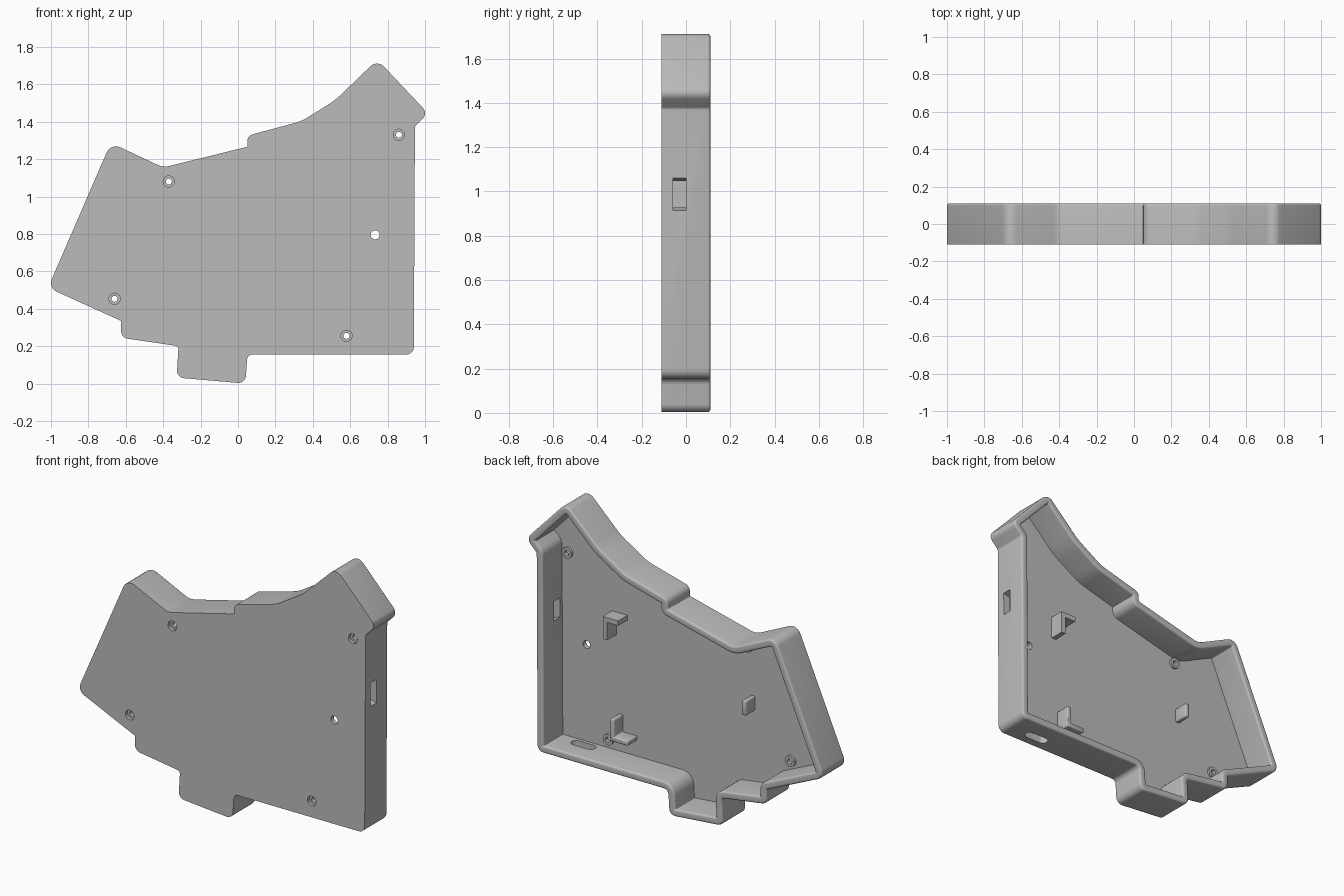
import bpy, bmesh, math
from mathutils import Vector, Matrix

cube = bpy.data.objects.get("Cube")
if cube:
    bpy.data.objects.remove(cube, do_unlink=True)

grey = bpy.data.materials.new("plain grey")
grey.use_nodes = True
grey.diffuse_color = (0.5, 0.5, 0.5, 1)
grey.node_tree.nodes["Principled BSDF"].inputs["Base Color"].default_value = (0.5, 0.5, 0.5, 1)

FRONT, BACK, FLOOR = -0.11, 0.11, -0.08
WALL, FILLET = 0.045, 0.012

# Case outline, clockwise from the front: x, z, corner radius
OUTLINE = [
    (-0.68, 1.287, 0.055), (-0.4, 1.155, 0.1), (0.05, 1.266, 0.004),
    (0.05, 1.325, 0.04), (0.34, 1.403, 0.25), (0.52, 1.515, 0.4),
    (0.745, 1.732, 0.05), (1.016, 1.445, 0.04), (0.946, 1.375, 0.02),
    (0.94, 0.155, 0.04), (0.05, 0.155, 0.03), (0.04, 0.0, 0.04),
    (-0.328, 0.032, 0.04), (-0.318, 0.2, 0.02), (-0.625, 0.245, 0.04),
    (-0.625, 0.335, 0.004), (-1.016, 0.512, 0.05),
]


def ring(offset, steps=6):
    """Outline moved inwards by offset, with every corner rounded."""
    pts = [Vector(p[:2]) for p in OUTLINE]
    count = len(pts)
    dirs = [(pts[(i + 1) % count] - pts[i]).normalized() for i in range(count)]
    out = []
    for i, p in enumerate(pts):
        a, b = dirs[i - 1], dirs[i]
        na, nb = Vector((a.y, -a.x)), Vector((b.y, -b.x))
        corner = p + (na + nb) * offset / (1 + na.dot(nb))
        convex = a.cross(b) < 0
        radius = max(OUTLINE[i][2] + (-offset if convex else offset), 0.004)
        turn = a.angle(b)
        start = corner - a * radius * math.tan(turn / 2)
        side = na if convex else -na
        for k in range(steps + 1):
            t = turn * k / steps
            out.append(start + a * radius * math.sin(t) + side * radius * (1 - math.cos(t)))
    return out


def finish(name, bm):
    bmesh.ops.recalc_face_normals(bm, faces=bm.faces[:])
    mesh = bpy.data.meshes.new(name)
    bm.to_mesh(mesh)
    bm.free()
    mesh.materials.append(grey)
    obj = bpy.data.objects.new(name, mesh)
    bpy.context.collection.objects.link(obj)
    return obj


def activate(obj):
    bpy.ops.object.select_all(action='DESELECT')
    obj.select_set(True)
    bpy.context.view_layer.objects.active = obj


def combine(target, tool, operation):
    """Apply a boolean and remove the tool."""
    tool.hide_render = True
    activate(target)
    mod = target.modifiers.new("cut", 'BOOLEAN')
    mod.operation, mod.object, mod.solver = operation, tool, 'EXACT'
    bpy.ops.object.modifier_apply(modifier=mod.name)
    bpy.data.objects.remove(tool, do_unlink=True)


def peg(name, x, z, radius, y0, y1):
    """Cylinder along y."""
    bm = bmesh.new()
    place = Matrix.Translation((x, (y0 + y1) / 2, z)) @ Matrix.Rotation(math.pi / 2, 4, 'X')
    bmesh.ops.create_cone(bm, cap_ends=True, segments=32, radius1=radius,
                          radius2=radius, depth=y1 - y0, matrix=place)
    return finish(name, bm)


def block(name, low, high):
    bm = bmesh.new()
    low, high = Vector(low), Vector(high)
    bmesh.ops.create_cube(bm, size=1, matrix=Matrix.Translation((low + high) / 2)
                          @ Matrix.Diagonal((*(high - low), 1)))
    return finish(name, bm)


# Tray: one cross-section swept as matching rings, capped at front and floor
section = [(0, FRONT)]
for k in range(5):
    t = math.pi / 2 * k / 4
    section.append((FILLET * (1 - math.cos(t)), BACK - FILLET * (1 - math.sin(t))))
section += [(WALL - o, y) for o, y in reversed(section[1:])] + [(WALL, FLOOR)]
bm = bmesh.new()
loops = [[bm.verts.new((p.x, y, p.y)) for p in ring(o)] for o, y in section]
for a, b in zip(loops, loops[1:]):
    for i in range(len(a)):
        bm.faces.new((a[i - 1], a[i], b[i], b[i - 1]))
bm.faces.new(loops[0])
bm.faces.new(loops[-1])
case = finish("case_tray", bm)

# Screw bosses with recessed heads, and one plain hole
for x, z in [(-0.37, 1.08), (0.86, 1.33), (-0.66, 0.453), (0.58, 0.255)]:
    combine(case, peg("boss", x, z, 0.033, FLOOR - 0.01, FLOOR + 0.015), 'UNION')
    combine(case, peg("screw_hole", x, z, 0.016, FRONT - 0.1, 0), 'DIFFERENCE')
    combine(case, peg("screw_recess", x, z, 0.03, FRONT - 0.1, FRONT + 0.02), 'DIFFERENCE')
combine(case, peg("reset_hole", 0.733, 0.795, 0.024, FRONT - 0.1, 0), 'DIFFERENCE')

# Side port, flared towards the outside
port = block("port_cutter", (0.86, -0.058, 0.94), (0.945, 0, 1.035))
for v in port.data.vertices:
    if v.co.x > 0.9:
        v.co.x = 0.96
        v.co.z += 0.03 if v.co.z > 1 else -0.03
combine(case, port, 'DIFFERENCE')

# Rounded switch slot through the bottom wall
bm = bmesh.new()
rim = []
for cx, begin in ((0.77, -math.pi / 2), (0.67, math.pi / 2)):
    for k in range(13):
        t = begin + math.pi * k / 12
        rim.append(bm.verts.new((cx + 0.03 * math.cos(t), -0.03 + 0.03 * math.sin(t), 0.1)))
face = bm.faces.new(rim)
top = bmesh.ops.extrude_face_region(bm, geom=[face])["geom"]
bmesh.ops.translate(bm, vec=(0, 0, 0.16), verts=[g for g in top if isinstance(g, bmesh.types.BMVert)])
combine(case, finish("slot_cutter", bm), 'DIFFERENCE')

# Battery holders: two corner brackets and an end stop
POST = 0.01
upper = block("upper_bracket", (0.53, FLOOR - POST, 0.91), (0.56, POST, 1.05))
combine(upper, block("arm", (0.455, FLOOR - POST, 1.02), (0.56, POST, 1.05)), 'UNION')
lower = block("lower_bracket", (0.485, FLOOR - POST, 0.295), (0.515, POST, 0.43))
combine(lower, block("arm", (0.39, FLOOR - POST, 0.295), (0.515, POST, 0.325)), 'UNION')
stop = block("end_stop", (-0.415, FLOOR - POST, 0.695), (-0.385, POST, 0.785))
for post in (upper, lower, stop):
    mod = post.modifiers.new("round", 'BEVEL')
    mod.width, mod.segments = 0.009, 3
    activate(post)
    bpy.ops.object.modifier_apply(modifier=mod.name)

for obj in (case, upper, lower, stop):
    activate(obj)
    bpy.ops.object.shade_smooth_by_angle(angle=math.radians(30))
